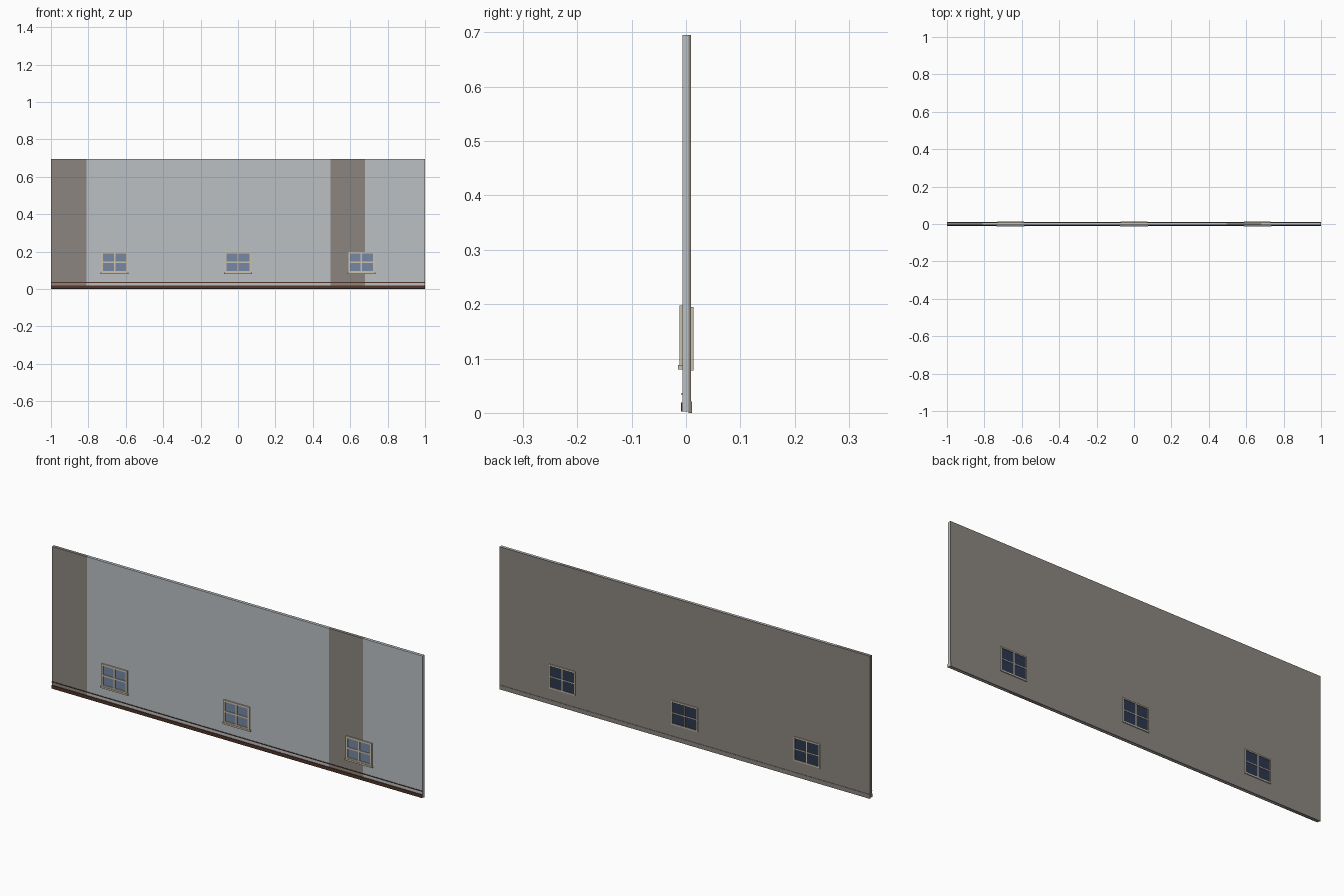
import bpy, bmesh

if "Cube" in bpy.data.objects:
    bpy.data.objects.remove(bpy.data.objects["Cube"])


def material(name, rgb):
    m = bpy.data.materials.new(name)
    m.diffuse_color = (*rgb, 1)
    m.use_nodes = True
    m.node_tree.nodes["Principled BSDF"].inputs["Base Color"].default_value = m.diffuse_color
    return m


PALE = material("pale grey siding", (0.50, 0.53, 0.55))
TAUPE = material("taupe plaster", (0.26, 0.235, 0.21))
BROWN = material("brown skirting", (0.085, 0.035, 0.022))
CREAM = material("cream frame", (0.60, 0.54, 0.42))
GLASS = material("blue glass", (0.18, 0.25, 0.37))
NAVY = material("dark glass", (0.025, 0.037, 0.075))


def boxes(name, mat, items):
    """One object of boxes, each (x0, x1, y0, y1, z0, z1)."""
    bm = bmesh.new()
    for x0, x1, y0, y1, z0, z1 in items:
        verts = bmesh.ops.create_cube(bm, size=1)["verts"]
        for v in verts:
            v.co = (x1 if v.co.x > 0 else x0,
                    y1 if v.co.y > 0 else y0,
                    z1 if v.co.z > 0 else z0)
    mesh = bpy.data.meshes.new(name)
    bm.to_mesh(mesh)
    bm.free()
    mesh.materials.append(mat)
    ob = bpy.data.objects.new(name, mesh)
    bpy.context.collection.objects.link(ob)
    return ob


def frame(x, hw, z0, z1, y0, y1, t, bar):
    """Four-pane frame: border of width t and crossing bars."""
    zm, yb = (z0 + z1) / 2, (y0 + y1) / 2
    ya, yc = (y0, yb) if y0 < 0 else (yb, y1)
    inner = hw - t
    return [
        (x - hw, x - inner, y0, y1, z0, z1),
        (x + inner, x + hw, y0, y1, z0, z1),
        (x - inner, x + inner, y0, y1, z1 - t, z1),
        (x - inner, x + inner, y0, y1, z0, z0 + t),
        (x - bar, x + bar, ya, yc, z0 + t, z1 - t),
        (x - inner, x - bar, ya, yc, zm - bar, zm + bar),
        (x + bar, x + inner, ya, yc, zm - bar, zm + bar),
    ]


# wall: front leaf in painted bays, plus the inner leaf
F, M, B, TOP = -0.006, 0.0045, 0.009, 0.695
boxes("front_wall_pale", PALE, [(-0.81, 0.495, F, M, 0.003, TOP),
                                (0.68, 1.0, F, M, 0.003, TOP)])
boxes("front_wall_taupe_bays", TAUPE, [(-1.0, -0.81, F, M, 0.003, TOP),
                                       (0.495, 0.68, F, M, 0.003, TOP)])
boxes("back_wall", TAUPE, [(-1, 1, M, B, 0, TOP)])

# skirtings and trim line
boxes("front_skirting", BROWN, [(-1, 1, -0.0095, F, 0.003, 0.019)])
boxes("trim_line", BROWN, [(-1, 1, -0.0085, F, 0.033, 0.037)])
boxes("back_skirting", TAUPE, [(-1, 1, B, 0.011, 0, 0.021)])

# windows on both faces
for i, x in enumerate((-0.66, 0, 0.66)):
    boxes(f"front_window_frame_{i}", CREAM,
          frame(x, 0.07, 0.086, 0.198, -0.012, F, 0.009, 0.004))
    boxes(f"front_sill_{i}", CREAM, [(x - 0.074, x + 0.074, -0.0145, F, 0.080, 0.088)])
    boxes(f"front_glass_{i}", GLASS, [(x - 0.062, x + 0.062, -0.008, F, 0.093, 0.191)])
    boxes(f"back_window_frame_{i}", CREAM,
          frame(x, 0.071, 0.078, 0.195, B, 0.0135, 0.006, 0.002))
    boxes(f"back_glass_{i}", NAVY, [(x - 0.066, x + 0.066, B, 0.0105, 0.082, 0.191)])
